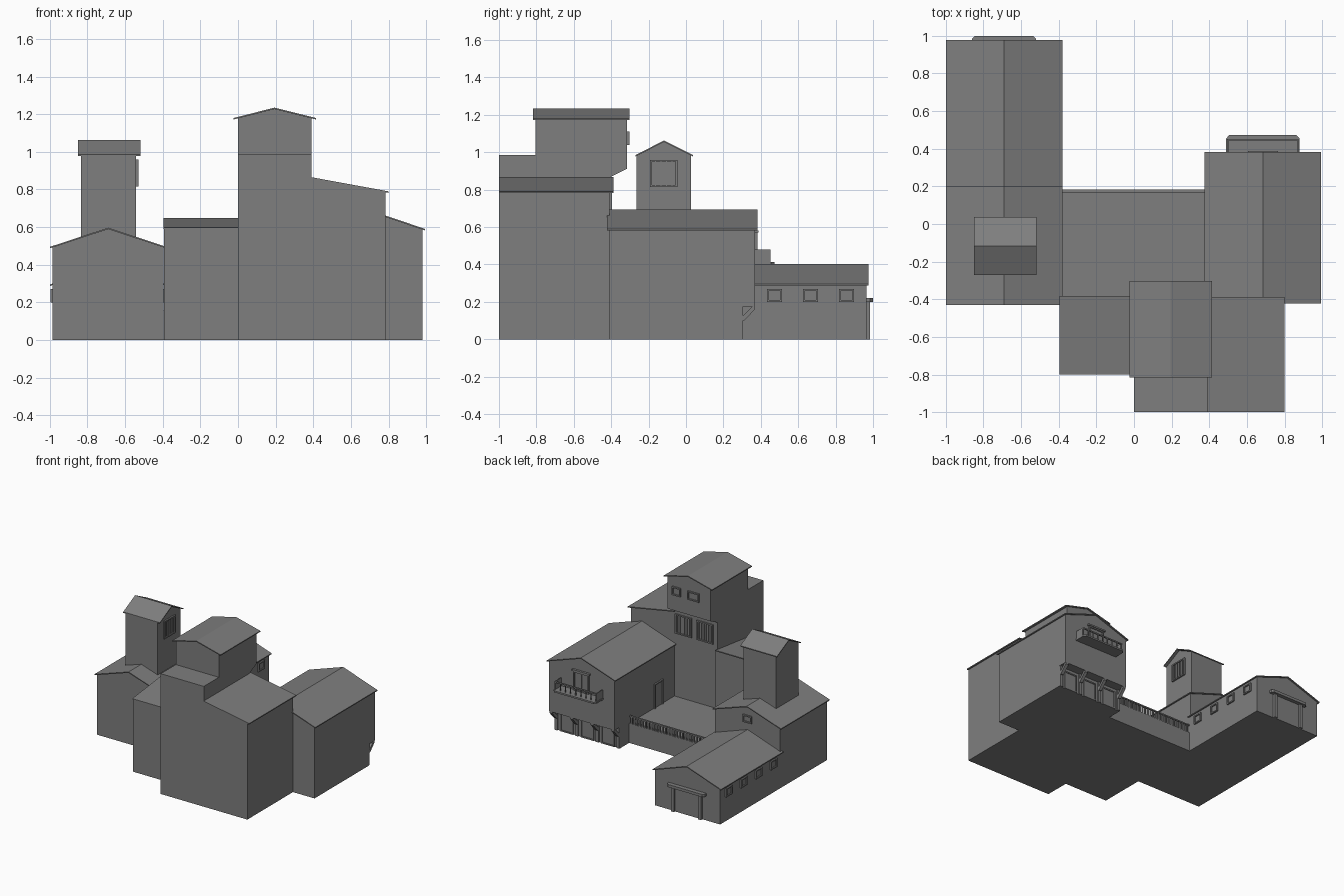
import bpy, bmesh

if "Cube" in bpy.data.objects:
    bpy.data.objects.remove(bpy.data.objects["Cube"])

# Dark grey used on every part
dark = bpy.data.materials.new("dark_grey")
dark.diffuse_color = (0.21, 0.21, 0.21, 1)
dark.use_nodes = True
dark.node_tree.nodes["Principled BSDF"].inputs["Base Color"].default_value = dark.diffuse_color


def finish(name, bm):
    bmesh.ops.recalc_face_normals(bm, faces=bm.faces)
    me = bpy.data.meshes.new(name)
    bm.to_mesh(me)
    bm.free()
    me.materials.append(dark)
    ob = bpy.data.objects.new(name, me)
    bpy.context.collection.objects.link(ob)
    return ob


def add_prism(bm, pts, axis, a, b):
    """Extrude a profile along x (points are y,z), y (points are x,z) or z (points are x,y)."""
    put = {'x': lambda p, t: (t, p[0], p[1]),
           'y': lambda p, t: (p[0], t, p[1]),
           'z': lambda p, t: (p[0], p[1], t)}[axis]
    va = [bm.verts.new(put(p, a)) for p in pts]
    vb = [bm.verts.new(put(p, b)) for p in pts]
    bm.faces.new(va)
    bm.faces.new(vb[::-1])
    for i in range(len(pts)):
        j = (i + 1) % len(pts)
        bm.faces.new((va[i], va[j], vb[j], vb[i]))


def prism(name, pts, axis, a, b):
    bm = bmesh.new()
    add_prism(bm, pts, axis, a, b)
    return finish(name, bm)


def boxes(name, items):
    """One object from boxes given as (x0, x1, y0, y1, z0, z1)."""
    bm = bmesh.new()
    for x0, x1, y0, y1, z0, z1 in items:
        add_prism(bm, [(x0, y0), (x1, y0), (x1, y1), (x0, y1)], 'z', z0, z1)
    return finish(name, bm)


def gable_roof(name, c, w, eave, ridge, axis, a, b, t=0.008):
    prism(name, [(c - w, eave), (c, ridge), (c + w, eave),
                 (c + w, eave - t), (c, ridge - t), (c - w, eave - t)], axis, a, b)


def gable_house(name, c, hw, eave, ridge, axis, a, b, z0=0.0, over=0.015, ends=0.012):
    """Gabled walls plus a thin overhanging roof; eave is the height at the roof edge."""
    wall_top = eave + (ridge - eave) * over / (hw + over) - 0.004
    prism(name + "_walls", [(c - hw, z0), (c + hw, z0), (c + hw, wall_top),
                            (c, ridge - 0.004), (c - hw, wall_top)], axis, a, b)
    gable_roof(name + "_roof", c, hw + over, eave, ridge, axis, a - ends, b + ends)


def window(name, facing, plane, c, z0, z1, w, out=0.012, bar=0.01, bars=0):
    """Frame of bars on a wall plane facing x, -x or y, with a pane just proud of the wall."""
    s = -1 if facing == '-x' else 1
    parts = [(c - w / 2, c - w / 2 + bar, z0, z1, out), (c + w / 2 - bar, c + w / 2, z0, z1, out),
             (c - w / 2 + bar, c + w / 2 - bar, z0, z0 + bar, out),
             (c - w / 2 + bar, c + w / 2 - bar, z1 - bar, z1, out),
             (c - w / 2 + bar, c + w / 2 - bar, z0 + bar, z1 - bar, out * 0.25)]
    for i in range(bars):
        m = c - w / 2 + w * (i + 1) / (bars + 1)
        parts.append((m - bar / 4, m + bar / 4, z0 + bar, z1 - bar, out * 0.7))
    items = []
    for a, b, lo, hi, d in parts:
        p, q = sorted((plane - s * 0.003, plane + s * d))
        items.append((a, b, p, q, lo, hi) if facing == 'y' else (p, q, a, b, lo, hi))
    boxes(name, items)


# Left wing: tall front half and low garage half
gable_house("left_house", -0.69, 0.295, 0.495, 0.597, 'y', -0.418, 0.188)
gable_house("garage", -0.69, 0.295, 0.295, 0.402, 'y', 0.18, 0.965)
window("left_house_gable_window", 'y', 0.188, -0.69, 0.46, 0.52, 0.08)
for i in range(4):
    y = 0.28 + i * 0.193
    window(f"garage_left_window_{i}", '-x', -0.985, y, 0.2, 0.27, 0.08)
    window(f"garage_right_window_{i}", 'x', -0.395, y, 0.2, 0.27, 0.08)

# Garage door: posts, panel and tapered lintel
boxes("garage_door", [(-0.825, -0.8, 0.96, 0.985, 0, 0.2), (-0.58, -0.555, 0.96, 0.985, 0, 0.2),
                      (-0.8, -0.58, 0.96, 0.969, 0, 0.2)])
prism("garage_lintel", [(-0.86, 0.96), (-0.86, 0.985), (-0.845, 1.0), (-0.535, 1.0),
                        (-0.52, 0.985), (-0.52, 0.96)], 'z', 0.2, 0.222)

# Bell tower on the left house
prism("left_tower_walls", [(-0.265, 0.4), (0.027, 0.4), (0.027, 0.985), (-0.117, 1.058),
                           (-0.265, 0.985)], 'x', -0.835, -0.542)
gable_roof("left_tower_roof", -0.117, 0.154, 0.985, 1.063, 'x', -0.85, -0.518)
window("left_tower_window", 'x', -0.542, -0.119, 0.815, 0.96, 0.145, bars=4)

# Right wing: recessed ground floor, jettied upper floor
boxes("right_house_ground_floor", [(0.39, 0.98, -0.41, 0.295, 0, 0.18)])
gable_house("right_house", 0.685, 0.295, 0.59, 0.695, 'y', -0.41, 0.37, z0=0.175)
boxes("courtyard_door", [(0.378, 0.392, -0.25, -0.24, 0.16, 0.36),
                         (0.378, 0.392, -0.15, -0.14, 0.16, 0.36),
                         (0.378, 0.392, -0.24, -0.15, 0.35, 0.36),
                         (0.387, 0.392, -0.24, -0.15, 0.16, 0.35)])

# Braces below the jetty, with doors between
for i in range(4):
    x = 0.405 + i * 0.1867
    bm = bmesh.new()
    add_prism(bm, [(0.295, 0.1), (0.312, 0.1), (0.37, 0.162), (0.37, 0.18),
                   (0.358, 0.18), (0.295, 0.115)], 'x', x - 0.013, x + 0.013)
    add_prism(bm, [(0.29, 0.0), (0.305, 0.0), (0.305, 0.18), (0.29, 0.18)],
              'x', x - 0.013, x + 0.013)
    finish(f"jetty_brace_{i}", bm)
for i in range(3):
    window(f"ground_floor_door_{i}", 'y', 0.295, 0.498 + i * 0.1867, 0, 0.15, 0.12, out=0.008)

# Balcony: floor with chamfered corners, railing with closed sides, and door
prism("balcony_floor", [(0.49, 0.365), (0.49, 0.455), (0.507, 0.473), (0.863, 0.473),
                        (0.88, 0.455), (0.88, 0.365)], 'z', 0.4, 0.413)
rail = [(0.495, 0.875, 0.443, 0.453, 0.47, 0.48),
        (0.495, 0.502, 0.365, 0.443, 0.41, 0.48), (0.868, 0.875, 0.365, 0.443, 0.41, 0.48)]
for i in range(9):
    x = 0.499 + i * 0.372 / 8
    rail.append((x - 0.003, x + 0.003, 0.445, 0.451, 0.41, 0.472))
boxes("balcony_railing", rail)
window("balcony_door", 'y', 0.37, 0.685, 0.413, 0.57, 0.14, bars=1)
boxes("balcony_door_lintel", [(0.605, 0.765, 0.365, 0.388, 0.57, 0.583)])

# Courtyard terrace and its balustrade
boxes("terrace", [(-0.4, 0.395, -0.42, 0.178, 0, 0.16)])
n = 30
bal = [(-0.39, 0.385, 0.168, 0.183, 0.215, 0.225)]
for i in range(n):
    x = -0.375 + 0.745 * i / (n - 1)
    bal.append((x - 0.006, x + 0.006, 0.168, 0.178, 0.158, 0.217))
boxes("terrace_balustrade", bal)

# Main front block: flat-topped half and shed-roofed half
prism("main_block", [(0, 0), (0.785, 0), (0.785, 0.787), (0.39, 0.86), (0.39, 0.985), (0, 0.985)],
      'y', -1.0, -0.408)
prism("main_block_roof", [(0.38, 0.867), (0.8, 0.79), (0.8, 0.782), (0.38, 0.859)],
      'y', -1.0, -0.388)

# Low block beside the main one, with a shed roof
prism("side_block", [(-0.797, 0), (-0.395, 0), (-0.395, 0.64), (-0.797, 0.592)], 'x', -0.393, 0.01)
prism("side_block_roof", [(-0.8, 0.598), (-0.383, 0.648), (-0.383, 0.64), (-0.8, 0.59)],
      'x', -0.397, 0.005)

# Upper tower, leaning out over the courtyard
prism("main_tower_base", [(-0.805, 0.8), (-0.405, 0.8), (-0.405, 0.867), (-0.315, 0.912),
                          (-0.315, 1.0), (-0.805, 1.0)], 'x', 0, 0.39)
gable_house("main_tower", 0.195, 0.195, 1.18, 1.235, 'y', -0.805, -0.315,
            z0=0.99, over=0.024, ends=0.012)
window("main_tower_small_window", 'y', -0.315, 0.305, 1.04, 1.11, 0.075)
window("main_tower_wide_window", 'y', -0.315, 0.15, 1.04, 1.11, 0.105)
for i, x in enumerate((0.11, 0.305)):
    window(f"main_block_tall_window_{i}", 'y', -0.408, x, 0.68, 0.84, 0.15, bars=6)
